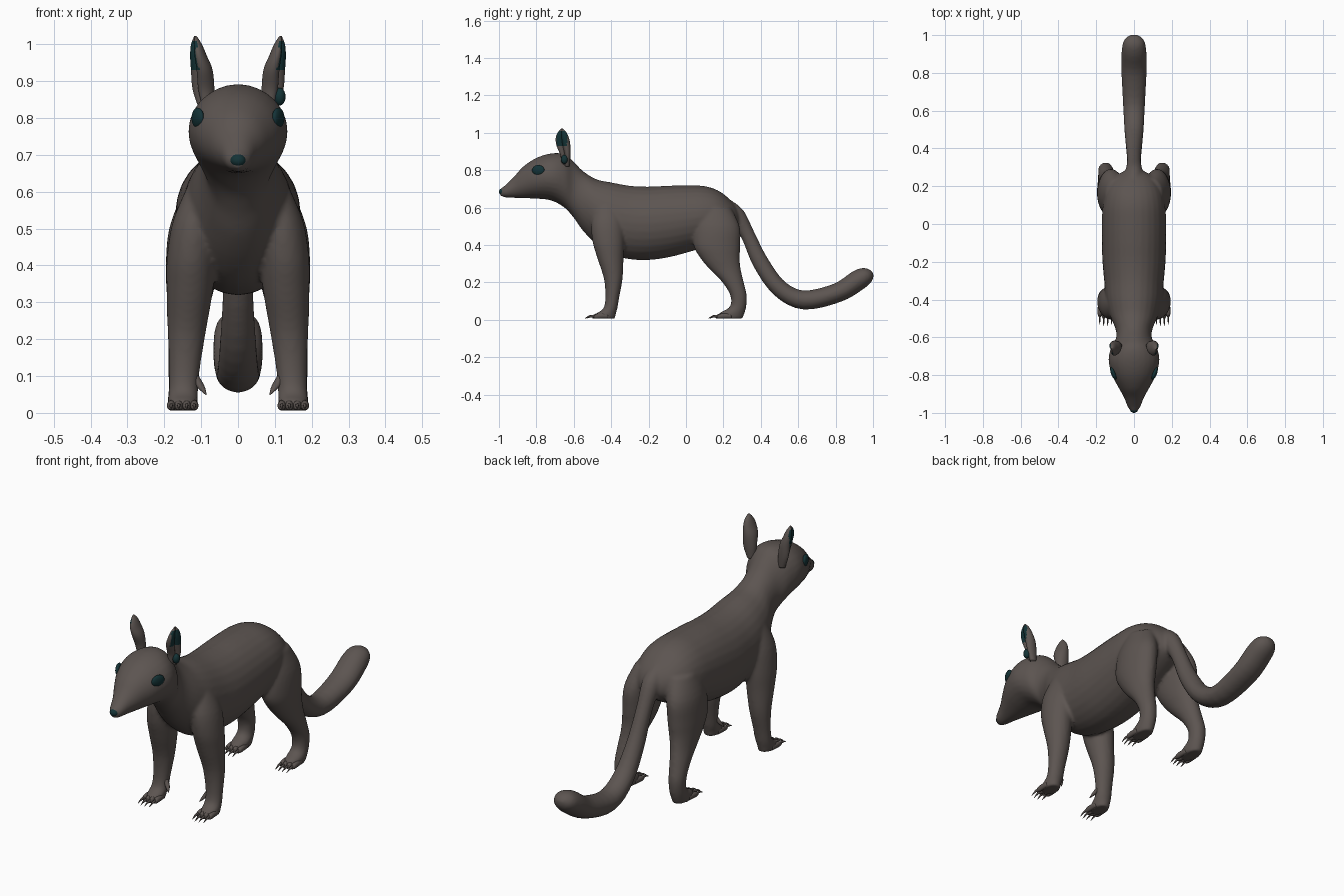
import bpy, bmesh, math
from mathutils import Vector


def material(name, rgb):
    m = bpy.data.materials.new(name)
    m.diffuse_color = (*rgb, 1)
    return m


FUR = material("grey brown fur", (0.108, 0.090, 0.082))
DARK = material("dark teal", (0.007, 0.033, 0.037))


def spline(rows, steps):
    """Catmull-Rom interpolation of loft rows."""
    out = []
    for i in range(len(rows) - 1):
        a, b, c, d = (rows[max(0, min(len(rows) - 1, i + k))] for k in (-1, 0, 1, 2))
        for s in range(steps):
            t = s / steps
            out.append([0.5 * (2 * q + (r - p) * t + (2 * p - 5 * q + 4 * r - w) * t * t
                               + (3 * q - p - 3 * r + w) * t ** 3)
                        for p, q, r, w in zip(a, b, c, d)])
    return out + [list(rows[-1])]


def loft(bm, rows, side=1, n=28, steps=4, dent=0):
    """Rows: centre x, y, z, half width in x, half width in yz plane, angle of the latter."""
    rings = []
    for x, y, z, u, v, tilt in spline(rows, steps):
        u, v, t = max(u, 0.001), max(v, 0.001), math.radians(tilt)
        ring = []
        for k in range(n):
            a = 2 * math.pi * k / n
            off = (a + 0.45 + math.pi) % (2 * math.pi) - math.pi
            f = 1 - dent * math.exp(-(off / 0.75) ** 2)
            c, s = f * u * math.cos(a), f * v * math.sin(a)
            ring.append(bm.verts.new((side * (x + c), y + s * math.cos(t), z + s * math.sin(t))))
        rings.append(ring)
    for p, q in zip(rings, rings[1:]):
        for k in range(n):
            bm.faces.new((p[k], p[(k + 1) % n], q[(k + 1) % n], q[k]))
    bm.faces.new(rings[0])
    bm.faces.new(rings[-1][::-1])


def finish(bm, name, mats):
    bmesh.ops.recalc_face_normals(bm, faces=bm.faces)
    me = bpy.data.meshes.new(name)
    bm.to_mesh(me)
    bm.free()
    for m in mats:
        me.materials.append(m)
    me.shade_smooth()
    ob = bpy.data.objects.new(name, me)
    bpy.context.collection.objects.link(ob)
    return ob


def blob(name, loc, size, turn=0):
    """Small dark ellipsoid."""
    bm = bmesh.new()
    bmesh.ops.create_uvsphere(bm, u_segments=24, v_segments=14, radius=1)
    ob = finish(bm, name, [DARK])
    ob.location, ob.scale, ob.rotation_euler = loc, size, (0, 0, turn)
    return ob


# Head and torso: y, top, bottom, half width
trunk = [(-0.995, .70, .665, .012), (-.97, .717, .655, .033), (-.92, .765, .652, .052),
         (-.87, .82, .65, .08), (-.8, .866, .648, .116), (-.72, .89, .638, .135),
         (-.65, .886, .60, .12), (-.6, .845, .545, .094), (-.55, .795, .475, .10),
         (-.48, .752, .405, .13), (-.4, .735, .35, .15), (-.3, .717, .324, .158),
         (-.2, .712, .32, .167), (-.1, .717, .333, .17), (0, .719, .358, .17),
         (.1, .715, .39, .165), (.18, .687, .43, .145), (.25, .628, .47, .10),
         (.29, .57, .50, .035)]
body = bmesh.new()
loft(body, [(0, y, (a + b) / 2, w, (a - b) / 2, 90) for y, a, b, w in trunk])

# Tail
loft(body, [(0, .2, .62, .04, .04, 42), (0, .27, .56, .045, .045, 36), (0, .33, .455, .037, .038, 28),
            (0, .40, .305, .042, .044, 30), (0, .50, .168, .051, .046, 48),
            (0, .63, .106, .058, .051, 90), (0, .81, .145, .067, .052, 116),
            (0, .92, .212, .065, .055, 124), (0, .97, .243, .052, .043, 126),
            (0, .995, .256, .02, .015, 126)])

# Legs
front_leg = [(.09, -.42, .62, .045, .06), (.115, -.42, .52, .062, .085), (.126, -.415, .42, .067, .085),
             (.131, -.404, .33, .063, .07), (.139, -.389, .22, .052, .05), (.145, -.394, .12, .042, .037),
             (.148, -.405, .06, .04, .038), (.15, -.43, .03, .041, .055), (.15, -.43, .006, .036, .052)]
hind_leg = [(.09, .15, .60, .06, .09), (.117, .165, .5, .07, .122), (.125, .165, .4, .071, .125),
            (.13, .182, .33, .064, .105), (.137, .21, .27, .053, .083), (.145, .252, .2, .045, .057),
            (.15, .281, .13, .04, .044), (.15, .278, .07, .038, .044), (.15, .245, .035, .041, .068),
            (.15, .24, .006, .036, .062)]
for side in (1, -1):
    for leg in (front_leg, hind_leg):
        loft(body, [(*r, 0) for r in leg], side)
body = finish(body, "body", [FUR])
bpy.context.view_layer.objects.active = body
rm = body.modifiers.new("blend", 'REMESH')
rm.mode, rm.voxel_size, rm.use_smooth_shade = 'VOXEL', 0.008, True
sm = body.modifiers.new("soften", 'SMOOTH')
sm.factor, sm.iterations = 0.5, 6
for m in ("blend", "soften"):
    bpy.ops.object.modifier_apply(modifier=m)

# Toes and claws
toes, claws = bmesh.new(), bmesh.new()
for side in (1, -1):
    for y0 in (-.46, .2):
        for k in (-1.5, -.5, .5, 1.5):
            x, y = .15 + k * .021, y0 + abs(k) * .008
            loft(toes, [(x, y + .03, .02, .008, .012, 90), (x, y, .021, .011, .014, 90),
                        (x, y - .03, .019, .011, .013, 90), (x, y - .045, .015, .005, .006, 90)],
                 side, 12, 3)
            loft(claws, [(x, y - .035, .02, .005, .007, 90), (x, y - .06, .019, .004, .006, 90),
                         (x, y - .085, .008, .001, .001, 90)], side, 8, 3)
    # Inner dew claw of the front foot
    loft(claws, [(.118, -.405, .1, .012, .01, 0), (.104, -.412, .075, .012, .01, 0),
                 (.094, -.42, .06, .007, .007, 0), (.086, -.428, .048, .001, .001, 0)], side, 10, 3)
finish(toes, "toes", [FUR])
finish(claws, "claws", [FUR])

# Cupped ears with a dark patch inside
ear = [(.088, -.645, .82, .022, .022), (.098, -.645, .875, .034, .027), (.103, -.656, .93, .034, .038),
       (.111, -.662, .97, .026, .037), (.115, -.663, 1.0, .017, .025), (.116, -.663, 1.022, .004, .005)]
for side, label in ((1, "right"), (-1, "left")):
    bm = bmesh.new()
    loft(bm, [(*r, 0) for r in ear], side, 40, 6, 0.85)
    bmesh.ops.recalc_face_normals(bm, faces=bm.faces)
    for f in bm.faces:
        c = f.calc_center_median()
        facing = f.normal.dot(Vector((side * .9, -.43, 0)))
        f.material_index = int(.93 < c.z < 1.01 and facing > .25 and abs(c.y + .663) < .028)
    finish(bm, label + "_ear", [FUR, DARK])
    blob(label + "_eye", (side * .109, -.79, .80), (.013, .035, .028), -side * .35)
blob("ear_spot", (.113, -.65, .858), (.016, .018, .024))

# Nose
blob("nose", (0, -.981, .685), (.021, .019, .018))
